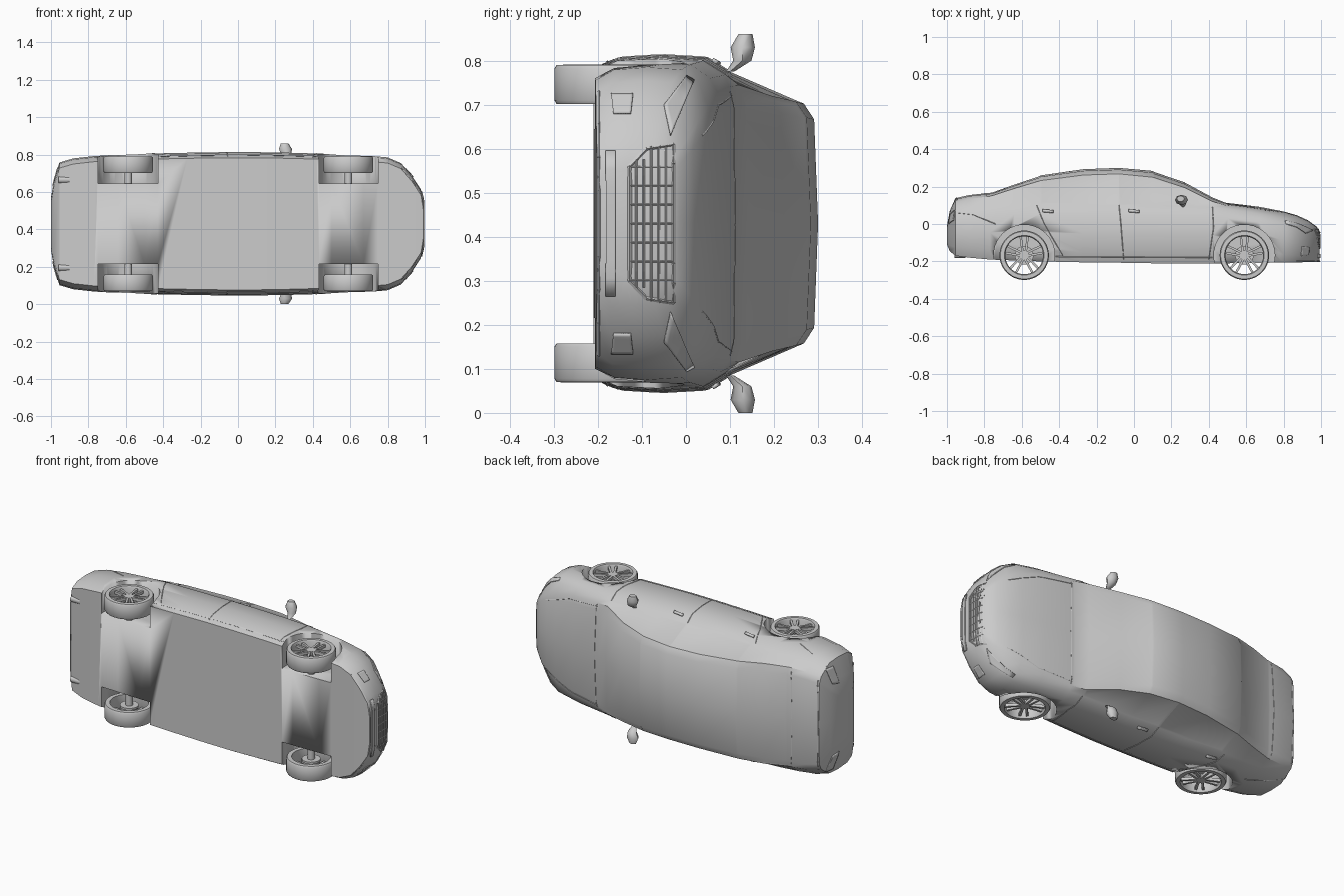
import bpy, bmesh, math
from mathutils import Vector, Matrix
from mathutils.bvhtree import BVHTree

if "Cube" in bpy.data.objects:
    bpy.data.objects.remove(bpy.data.objects["Cube"])

grey = bpy.data.materials.new("plain_grey")
grey.use_nodes = True
grey.diffuse_color = (0.6, 0.6, 0.6, 1)
grey.node_tree.nodes["Principled BSDF"].inputs["Base Color"].default_value = (0.6, 0.6, 0.6, 1)

MID = 0.43  # the car lies on its side: length x, height y, width z around MID


def V(x, h, w):
    return Vector((x, h, MID + w))


def finish(name, bm, angle=32):
    bmesh.ops.recalc_face_normals(bm, faces=bm.faces)
    me = bpy.data.meshes.new(name)
    bm.to_mesh(me)
    bm.free()
    ob = bpy.data.objects.new(name, me)
    bpy.context.collection.objects.link(ob)
    me.materials.append(grey)
    bpy.ops.object.select_all(action='DESELECT')
    ob.select_set(True)
    bpy.context.view_layer.objects.active = ob
    bpy.ops.object.shade_smooth_by_angle(angle=math.radians(angle))
    return ob


def cylinder(bm, x, h, w, r, depth, segs=32, r2=None, rot=None):
    m = Matrix.Translation(V(x, h, w)) @ (rot or Matrix())
    bmesh.ops.create_cone(bm, cap_ends=True, segments=segs, radius1=r,
                          radius2=r if r2 is None else r2, depth=depth, matrix=m)


# Body stations: x, floor, half width, belt height, gutter height, gutter half width, crown height
stations = [
    (-1.0, -.11, .14, -.03, -.02, .11, -.01),
    (-.985, -.145, .225, .03, .06, .19, .07),
    (-.955, -.17, .328, .08, .115, .27, .138),
    (-.88, -.18, .35, .09, .135, .285, .155),
    (-.77, -.19, .362, .10, .148, .29, .167),
    (-.64, -.195, .37, .105, .19, .293, .214),
    (-.5, -.2, .375, .108, .232, .285, .26),
    (-.27, -.205, .38, .103, .262, .275, .293),
    (-.08, -.207, .383, .10, .268, .272, .30),
    (.1, -.21, .383, .097, .25, .277, .284),
    (.27, -.21, .38, .094, .195, .29, .226),
    (.42, -.21, .376, .09, .12, .315, .145),
    (.5, -.21, .373, .08, .098, .31, .113),
    (.67, -.208, .367, .055, .073, .295, .092),
    (.8, -.206, .355, .03, .05, .265, .067),
    (.87, -.205, .325, .005, .03, .235, .047),
    (.93, -.204, .258, -.02, .005, .195, .02),
    (.978, -.202, .185, -.045, -.025, .15, -.015),
    (.993, -.2, .12, -.075, -.055, .09, -.045),
]


def section(x, fl, wm, belt, gut, wg, top):
    rise = belt - fl
    half = [(wm - .03, fl), (wm - .006, fl + .18 * rise), (wm, fl + .5 * rise),
            (wm * .985, fl + .83 * rise), (max(wm * .9, wg), belt), (wg, gut),
            (wg * .87, gut + .72 * (top - gut))]
    ring = half + [(0, top)] + [(-w, h) for w, h in reversed(half)]
    return [V(x, h, w) for w, h in ring]


bm = bmesh.new()
rings = [[bm.verts.new(p) for p in section(*s)] for s in stations]
n = len(rings[0])
face = {}
for i in range(len(rings) - 1):
    for j in range(n):
        k = (j + 1) % n
        face[i, j] = bm.faces.new((rings[i][j], rings[i][k], rings[i + 1][k], rings[i + 1][j]))
bm.faces.new(rings[0])
bm.faces.new(rings[-1])
bmesh.ops.recalc_face_normals(bm, faces=bm.faces)

# Inset glass: side windows, windscreen, rear screen
glass = [(6, 8, (4,)), (8, 11, (4,)), (6, 8, (9,)), (8, 11, (9,)),
         (9, 12, (5, 6, 7, 8)), (4, 6, (5, 6, 7, 8))]
for a, b, segs in glass:
    bmesh.ops.inset_region(bm, faces=[face[i, j] for i in range(a, b) for j in segs],
                           thickness=.01, depth=-.003, use_even_offset=True)
body = finish("body", bm)

# Wheel arches
AXLES = {"rear": -.587, "front": .59}
HUB = -.167
bm = bmesh.new()
for x in AXLES.values():
    for s in (1, -1):
        cylinder(bm, x, HUB, s * .415, .163, .4, 40)
cutter = finish("arch_cutter", bm)
cutter.hide_render = True
bpy.context.view_layer.objects.active = body
mod = body.modifiers.new("arches", 'BOOLEAN')
mod.operation, mod.solver, mod.object = 'DIFFERENCE', 'EXACT', cutter
bpy.ops.object.modifier_apply(modifier=mod.name)
bpy.data.objects.remove(cutter)

bm = bmesh.new()
bm.from_mesh(body.data)
tree = BVHTree.FromBMesh(bm)
bm.free()


# Projection of a flat point (a, b) on to the body
def project(view, a, b, s=1, lift=0):
    start, ray = {"side": (V(a, b, 2 * s), (0, 0, -s)),
                  "front": (V(3, b, a * s), (-1, 0, 0)),
                  "rear": (V(-3, b, a * s), (1, 0, 0)),
                  "top": (V(a, 2, b * s), (0, -1, 0))}[view]
    hit, normal, _, _ = tree.ray_cast(start, Vector(ray))
    return None if hit is None else hit - Vector(ray) * lift


def seam(name, view, pts, s=1, r=.002, lift=0):
    """A thin strip that follows the body along a path."""
    path = []
    for (a, b), (c, d) in zip(pts, pts[1:]):
        for t in range(9):
            p = project(view, a + (c - a) * t / 8, b + (d - b) * t / 8, s, lift)
            if p and (not path or (p - path[-1]).length > 1e-4):
                path.append(p)
    bm = bmesh.new()
    for p, q in zip(path, path[1:]):
        d = q - p
        rot = d.to_track_quat('Z', 'Y').to_matrix().to_4x4()
        bmesh.ops.create_cone(bm, cap_ends=True, segments=4, radius1=r, radius2=r,
                              depth=d.length, matrix=Matrix.Translation((p + q) / 2) @ rot)
    finish(name, bm)


def panel(name, view, corners, s=1, lift=.002, thick=.006, res=8):
    """A thin four-cornered plate that lies on the body."""
    c = [Vector(p) for p in corners]
    bm = bmesh.new()
    grid = {}
    for i in range(res + 1):
        for j in range(res + 1):
            u, v = i / res, j / res
            q = (c[0] * (1 - u) + c[1] * u) * (1 - v) + (c[3] * (1 - u) + c[2] * u) * v
            p = project(view, q.x, q.y, s, lift)
            grid[i, j] = bm.verts.new(p) if p else None
    for i in range(res):
        for j in range(res):
            vs = [grid[i, j], grid[i + 1, j], grid[i + 1, j + 1], grid[i, j + 1]]
            if all(vs):
                bm.faces.new(vs)
    ob = finish(name, bm)
    ob.modifiers.new("thickness", 'SOLIDIFY').thickness = thick
    ob.modifiers["thickness"].offset = 0


# Paired details on both flanks
for s, tag in ((1, "upper"), (-1, "lower")):
    seam(f"{tag}_door_split", "side", [(-.08, .1), (-.07, 0), (-.055, -.19)], s)
    seam(f"{tag}_front_door_edge", "side", [(.42, .09), (.425, -.02), (.40, -.19)], s)
    seam(f"{tag}_rear_door_edge", "side", [(-.52, .1), (-.48, 0), (-.38, -.17)], s)
    seam(f"{tag}_sill", "side", [(-.42, -.175), (.42, -.18)], s, .004)
    seam(f"{tag}_bonnet_edge", "top", [(.5, .29), (.7, .27), (.88, .2)], s)
    seam(f"{tag}_bumper_seam", "side", [(-.74, .0), (-.86, .05), (-.95, .06)], s)
    for x in (-.46, .0):
        panel(f"{tag}_door_handle", "side", [(x - .03, .065), (x + .03, .06), (x + .03, .072), (x - .03, .077)],
              s, .004, .009, 3)
    panel(f"{tag}_headlight", "front", [(.2, -.035), (.27, -.05), (.335, .0), (.325, .018)], s)
    panel(f"{tag}_fog_light", "front", [(.25, -.165), (.295, -.17), (.295, -.12), (.25, -.125)], s)
    panel(f"{tag}_tail_light", "rear", [(.2, .0), (.3, .02), (.3, .075), (.21, .05)], s)
    # Exhaust
    bm = bmesh.new()
    cylinder(bm, -.93, -.163, s * .235, .018, .06, 16, rot=Matrix.Rotation(math.pi / 2, 4, 'Y'))
    finish(f"{tag}_exhaust", bm)
    # Door mirror on a short stalk
    bm = bmesh.new()
    outline = [(.345, .1, .02), (.37, .128, .045), (.4, .129, .06), (.43, .135, .035)]
    loops = []
    for w, h, size in outline:
        xs = .262 - (w - .345) * .15
        loops.append([bm.verts.new(V(xs + .58 * size * math.cos(a), h + .46 * size * math.sin(a), s * w))
                      for a in (math.pi / 4 * k for k in range(8))])
    for lo, hi in zip(loops, loops[1:]):
        for k in range(8):
            bm.faces.new((lo[k], lo[(k + 1) % 8], hi[(k + 1) % 8], hi[k]))
    bm.faces.new(loops[0])
    bm.faces.new(loops[-1])
    finish(f"{tag}_mirror", bm, 50)

# Grille: frame, cross bars and uprights
seam("grille_frame", "front", [(-.18, -.028), (.18, -.028), (.17, -.09), (.13, -.128), (-.13, -.128),
                               (-.17, -.09), (-.18, -.028)], 1, .005)
for h in (-.045, -.062, -.079, -.096, -.113):
    wide = .175 if h > -.09 else .145
    seam("grille_bar", "front", [(-wide, h), (wide, h)], 1, .003, .002)
for k in range(-3, 4):
    seam("grille_upright", "front", [(k * .043, -.03), (k * .043, -.126)], 1, .002, .001)
panel("lower_intake", "front", [(-.165, -.182), (.165, -.182), (.165, -.16), (-.165, -.16)])
seam("front_lip", "front", [(-.3, -.198), (.3, -.198)], 1, .004)
seam("boot_seam", "top", [(-.79, -.27), (-.8, 0), (-.79, .27)])
seam("boot_lip", "top", [(-.945, -.25), (-.95, 0), (-.945, .25)], 1, .004)
seam("bonnet_seam", "top", [(.505, -.3), (.515, 0), (.505, .3)])


# Wheels: open tyre ring, rim lip, hub and five split spokes
def wheel(name, x, s):
    bm = bmesh.new()
    profile = [(.127, .272), (.132, .28), (.132, .352), (.127, .36), (.106, .361),
               (.101, .352), (.103, .272)]
    seg = 48
    loops = []
    for k in range(seg):
        a = 2 * math.pi * k / seg
        loops.append([bm.verts.new(V(x + r * math.cos(a), HUB + r * math.sin(a), s * w)) for r, w in profile])
    m = len(profile)
    for k in range(seg):
        p, q = loops[k], loops[(k + 1) % seg]
        for j in range(m):
            bm.faces.new((p[j], p[(j + 1) % m], q[(j + 1) % m], q[j]))
    cylinder(bm, x, HUB, s * .338, .026, .026, 20)
    cylinder(bm, x, HUB, s * .29, .05, .012, 24)
    cylinder(bm, x, HUB, s * .245, .02, .1, 16)
    for k in range(5):
        for side in (-1, 1):
            rot = Matrix.Rotation(2 * math.pi * k / 5 + math.pi / 2 + side * .13, 4, 'Z')
            mat = (Matrix.Translation(V(x, HUB, s * .342)) @ rot @ Matrix.Translation((.061, side * .006, 0))
                   @ Matrix.Diagonal((.088, .012, .016, 1)))
            bmesh.ops.create_cube(bm, size=1, matrix=mat)
    finish(name, bm)


for end, x in AXLES.items():
    wheel(f"{end}_upper_wheel", x, 1)
    wheel(f"{end}_lower_wheel", x, -1)
